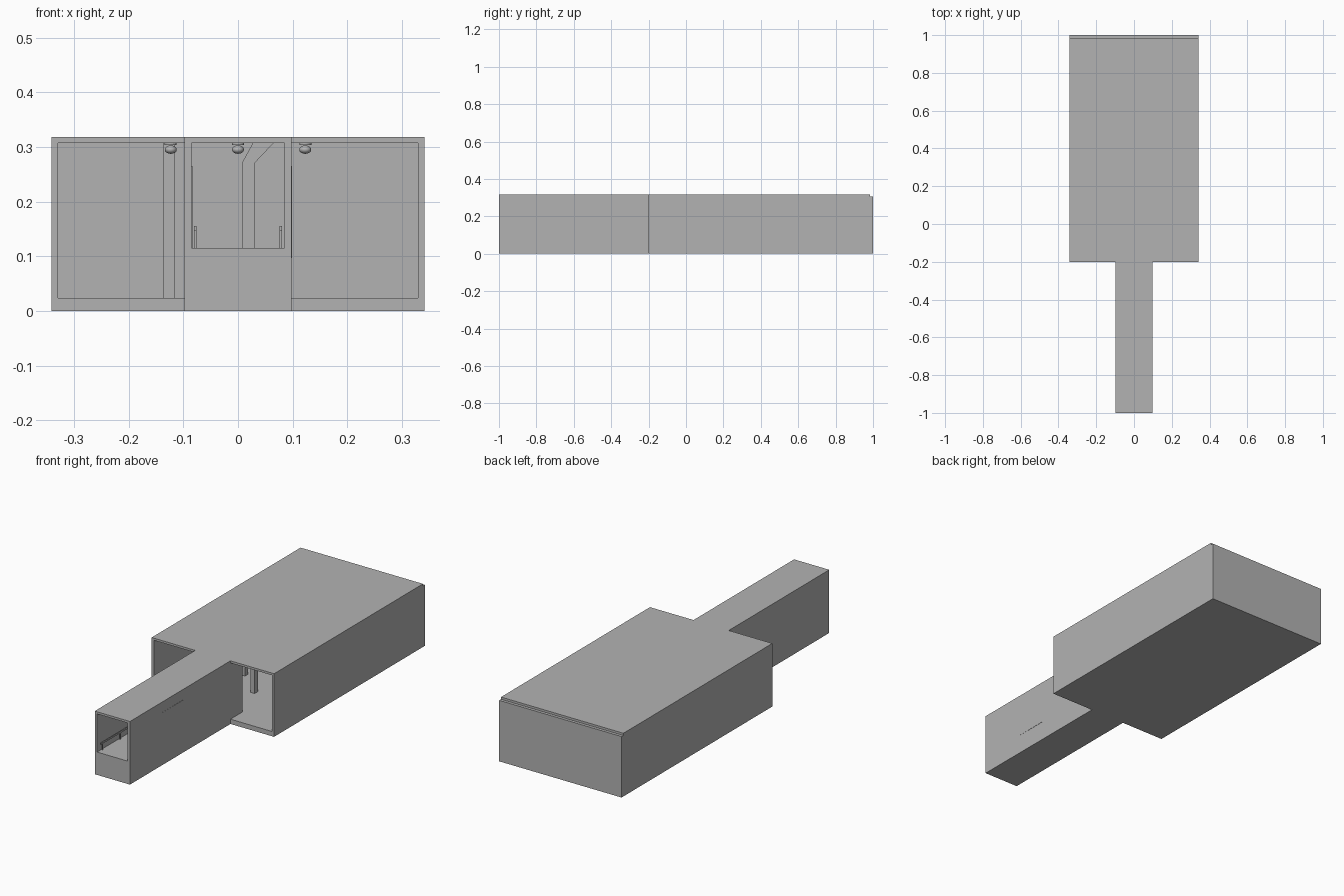
import bpy, bmesh

old = bpy.data.objects.get("Cube")
if old:
    bpy.data.objects.remove(old, do_unlink=True)

# One plain grey for the whole building
GREY = (0.45, 0.45, 0.45, 1)
grey = bpy.data.materials.new("plain grey")
grey.use_nodes = True
grey.diffuse_color = GREY
shader = next(n for n in grey.node_tree.nodes if n.type == 'BSDF_PRINCIPLED')
shader.inputs["Base Color"].default_value = GREY


def finish(name, bm):
    bmesh.ops.recalc_face_normals(bm, faces=bm.faces)
    mesh = bpy.data.meshes.new(name)
    bm.to_mesh(mesh)
    bm.free()
    mesh.materials.append(grey)
    obj = bpy.data.objects.new(name, mesh)
    bpy.context.collection.objects.link(obj)
    return obj


def box(name, x, y, z):
    """Box from its lower and upper limit on each axis."""
    bm = bmesh.new()
    bmesh.ops.create_cube(bm, size=1)
    for v in bm.verts:
        v.co = [lim[0] if c < 0 else lim[1] for c, lim in zip(v.co, (x, y, z))]
    return finish(name, bm)


def extrude_xz(name, profile, y0, y1):
    """Outline in x and z, extruded along y."""
    bm = bmesh.new()
    face = bm.faces.new([bm.verts.new((x, y0, z)) for x, z in profile])
    new = bmesh.ops.extrude_face_region(bm, geom=[face])["geom"]
    moved = [g for g in new if isinstance(g, bmesh.types.BMVert)]
    bmesh.ops.translate(bm, verts=moved, vec=(0, y1 - y0, 0))
    return finish(name, bm)


def mirrored_x(x0, x1, side):
    return sorted((x0 * side, x1 * side))


HEIGHT, CEILING, FLOOR = 0.318, 0.307, 0.024
HALL_X, HALL_IN = 0.341, 0.329
HALL_FRONT, HALL_BACK = -0.2, 0.985
PASS_X, PASS_IN, PASS_FLOOR, PASS_END = 0.098, 0.085, 0.115, -0.106

# Hall shell, open at the front beside the passage
box("hall_floor", (-HALL_X, HALL_X), (HALL_FRONT, HALL_BACK), (0, FLOOR))
box("hall_roof", (-HALL_X, HALL_X), (HALL_FRONT, HALL_BACK), (CEILING, HEIGHT))
box("hall_back_wall", (-HALL_X, HALL_X), (HALL_BACK, 1), (0, CEILING))
box("back_wall_panel", (-0.31, 0.31), (HALL_BACK - 0.002, HALL_BACK), (0.04, 0.293))
for side, label in ((1, "left"), (-1, "right")):
    box(f"hall_{label}_wall", mirrored_x(HALL_IN, HALL_X, side),
        (HALL_FRONT, HALL_BACK), (FLOOR, CEILING))

# Entrance passage with a raised floor, reaching a little into the hall
box("passage_base", (-PASS_X, PASS_X), (-1, HALL_FRONT), (0, PASS_FLOOR))
box("passage_base_inner", (-PASS_X, PASS_X), (HALL_FRONT, PASS_END), (FLOOR, PASS_FLOOR))
box("passage_roof", (-PASS_X, PASS_X), (-1, HALL_FRONT), (CEILING, HEIGHT))
for side, label in ((1, "left"), (-1, "right")):
    box(f"passage_{label}_wall", mirrored_x(PASS_IN, PASS_X, side),
        (-1, PASS_END), (PASS_FLOOR, CEILING))
    # Low rail along the wall
    rail_x = mirrored_x(0.076, 0.08, side)
    box(f"{label}_rail", rail_x, (-0.98, -0.25), (0.147, 0.155))
    for i in range(6):
        y = -0.97 + i * 0.14
        box(f"{label}_rail_post", rail_x, (y, y + 0.006), (PASS_FLOOR, 0.147))

# Flush side doors in the passage
box("left_door", (PASS_X, PASS_X + 0.001), (-0.75, -0.57), (0.097, 0.265))
box("right_door", (-PASS_IN, -0.083), (-0.75, -0.57), (PASS_FLOOR, 0.265))

# Hall columns: one straight, one bent under the ceiling
box("straight_column", (-0.137, -0.115), (0.22, 0.245), (FLOOR, CEILING))
extrude_xz("bent_column",
           [(0.007, FLOOR), (0.03, FLOOR), (0.03, 0.27), (0.065, CEILING),
            (0.027, CEILING), (0.007, 0.27)], 0.09, 0.115)

# Ceiling lamps: flattened globe below a thin round plate
for y in (0.0, 0.4, 0.8):
    for x in (-0.123, 0, 0.123):
        bm = bmesh.new()
        bmesh.ops.create_uvsphere(bm, u_segments=16, v_segments=8, radius=0.011)
        bmesh.ops.scale(bm, vec=(1, 1, 0.7), verts=bm.verts)
        globe = finish("lamp_globe", bm)
        globe.location = (x, y, 0.295)
        globe.data.shade_smooth()
        bm = bmesh.new()
        bmesh.ops.create_cone(bm, cap_ends=True, segments=16,
                              radius1=0.011, radius2=0.011, depth=0.004)
        finish("lamp_plate", bm).location = (x, y, CEILING - 0.002)
